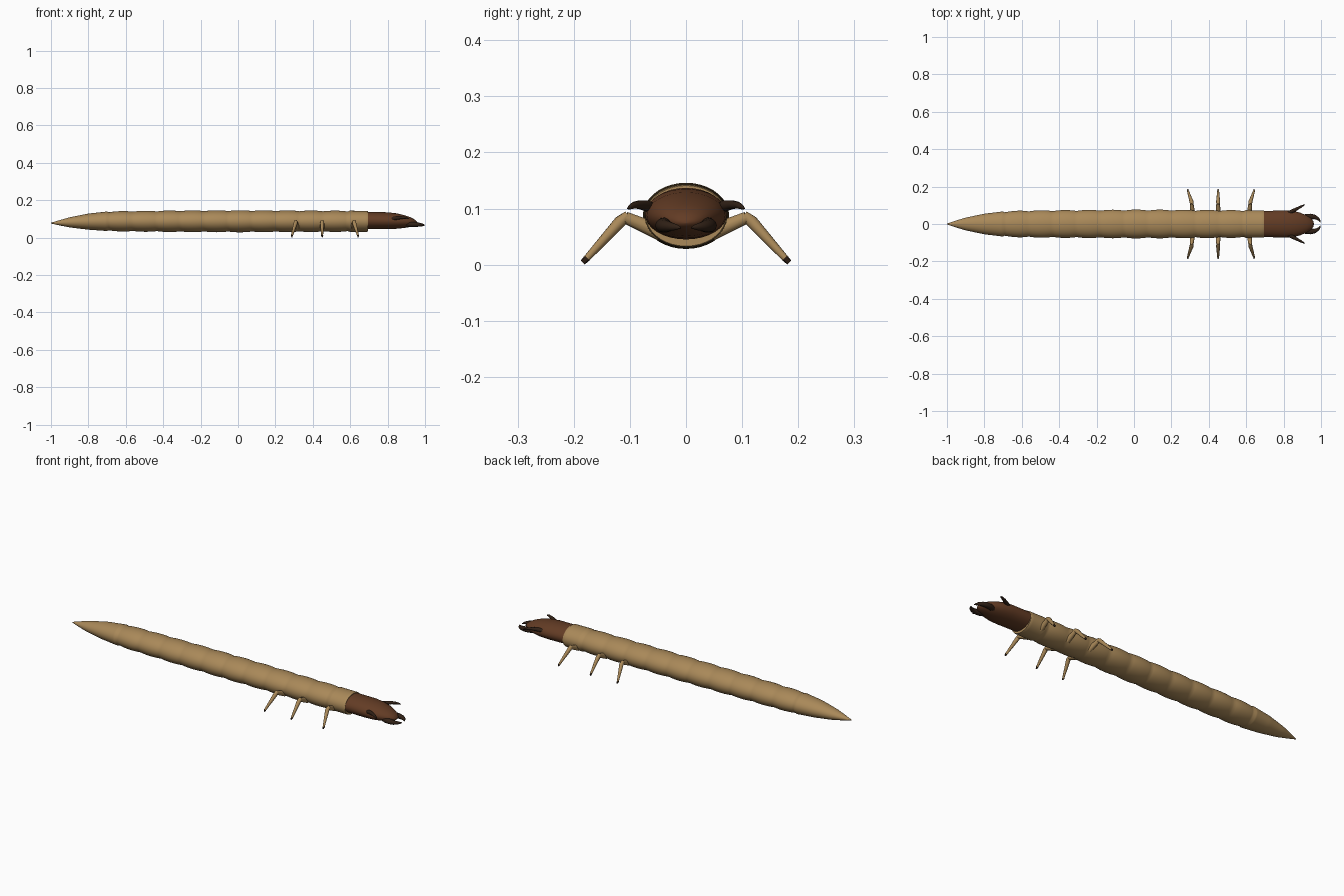
import bpy, bmesh, math
from mathutils import Vector


def material(name, rgb):
    m = bpy.data.materials.new(name)
    m.diffuse_color = (*rgb, 1)
    return m


TAN = material("tan skin", (0.40, 0.25, 0.10))
BROWN = material("chestnut shell", (0.125, 0.045, 0.018))
DARK = material("dark horn", (0.03, 0.015, 0.008))


def lerp(table, x):
    """Read a value list from a table of (x, a, b, ...) rows."""
    for p, q in zip(table, table[1:]):
        if x <= q[0]:
            t = (x - p[0]) / (q[0] - p[0])
            return [a + (b - a) * t for a, b in zip(p[1:], q[1:])]
    return list(table[-1][1:])


def loft(name, rings, sides, mat, angle=40):
    """Skin elliptical rings (centre, half width, half height) along a path."""
    bm = bmesh.new()
    pts = [Vector(r[0]) for r in rings]
    loops = []
    for i, (c, w, h) in enumerate(rings):
        d = (pts[min(i + 1, len(pts) - 1)] - pts[max(i - 1, 0)]).normalized()
        side = d.cross(Vector((0, 0, 1))).normalized()
        up = side.cross(d)
        loops.append([bm.verts.new(pts[i]
                      + side * w * math.cos(2 * math.pi * k / sides)
                      + up * h * math.sin(2 * math.pi * k / sides)) for k in range(sides)])
    for a, b in zip(loops, loops[1:]):
        for k in range(sides):
            n = (k + 1) % sides
            bm.faces.new((a[k], a[n], b[n], b[k]))
    bm.faces.new(loops[0])
    bm.faces.new(loops[-1])
    bmesh.ops.recalc_face_normals(bm, faces=bm.faces)
    me = bpy.data.meshes.new(name)
    bm.to_mesh(me)
    bm.free()
    me.materials.append(mat)
    ob = bpy.data.objects.new(name, me)
    bpy.context.collection.objects.link(ob)
    bpy.ops.object.select_all(action='DESELECT')
    ob.select_set(True)
    bpy.context.view_layer.objects.active = ob
    bpy.ops.object.shade_smooth_by_angle(angle=math.radians(angle))
    return ob


def pair(name, rings, sides, mat):
    """Build a part on both sides of the body."""
    for s, tag in ((1, "left"), (-1, "right")):
        loft(f"{tag}_{name}", [((c[0], c[1] * s, c[2]), w, h) for c, w, h in rings], sides, mat)


# Segmented body: x, half width, half height, centre height
BODY = [(-1.0, 0.002, 0.002, 0.077), (-0.95, 0.019, 0.015, 0.079), (-0.9, 0.034, 0.027, 0.081),
        (-0.8, 0.055, 0.043, 0.085), (-0.7, 0.067, 0.052, 0.087), (-0.6, 0.072, 0.055, 0.087),
        (-0.3, 0.075, 0.058, 0.087), (0.0, 0.077, 0.059, 0.087), (0.3, 0.076, 0.058, 0.087),
        (0.69, 0.073, 0.056, 0.087)]
rings = []
N = 164
for i in range(N + 1):
    x = -1 + 1.69 * i / N
    w, h, z = lerp(BODY, x)
    groove = 0.0
    if -0.70 < x < 0.59:
        groove = 1 - abs(math.sin(math.pi * (x + 0.69) / 0.1275)) ** 0.7
    f = 1 - 0.08 * groove
    rings.append(((x, 0, z), w * f, h * f))
rings.append(((0.696, 0, 0.087), 0.071, 0.054))
loft("body", rings, 36, TAN)

# Head capsule
HEAD = [(0.66, 0.069, 0.046, 0.091), (0.72, 0.070, 0.046, 0.091), (0.80, 0.073, 0.045, 0.090),
        (0.85, 0.070, 0.041, 0.088), (0.89, 0.060, 0.034, 0.085), (0.92, 0.047, 0.026, 0.082),
        (0.945, 0.032, 0.017, 0.078), (0.958, 0.016, 0.008, 0.075), (0.962, 0.002, 0.001, 0.074)]
loft("head", [((x, 0, z), w, h) for x, w, h, z in HEAD], 32, BROWN, 60)

# Curved jaws
pair("jaw", [((0.89, 0.030, 0.072), 0.013, 0.012), ((0.92, 0.037, 0.071), 0.016, 0.014),
             ((0.945, 0.040, 0.070), 0.015, 0.013), ((0.967, 0.037, 0.069), 0.012, 0.011),
             ((0.984, 0.028, 0.068), 0.008, 0.008), ((0.993, 0.017, 0.067), 0.004, 0.005),
             ((0.998, 0.009, 0.066), 0.001, 0.001)], 12, DARK)

# Antennae
pair("antenna", [((0.825, 0.058, 0.100), 0.011, 0.010), ((0.85, 0.070, 0.105), 0.010, 0.010),
                 ((0.872, 0.082, 0.107), 0.008, 0.008), ((0.893, 0.093, 0.106), 0.006, 0.006),
                 ((0.908, 0.101, 0.102), 0.003, 0.004), ((0.913, 0.104, 0.100), 0.001, 0.001)],
     10, DARK)

# Three pairs of jointed legs with dark claws: hip x, foot x
for name, hx, fx in (("front", 0.615, 0.642), ("middle", 0.45, 0.45), ("rear", 0.315, 0.288)):
    kx = hx + (fx - hx) * 0.25
    hip, knee, foot = (hx, 0.045, 0.057), (kx, 0.108, 0.084), (fx, 0.178, 0.010)
    pair(name + "_upper_leg", [(hip, 0.014, 0.015), (knee, 0.010, 0.011)], 10, TAN)
    pair(name + "_lower_leg", [((kx, 0.103, 0.088), 0.009, 0.009),
                               ((kx, 0.117, 0.077), 0.011, 0.011), (foot, 0.005, 0.006)], 10, TAN)
    pair(name + "_claw", [((fx, 0.176, 0.012), 0.006, 0.0062), ((fx, 0.184, 0.004), 0.003, 0.005)],
         8, DARK)
